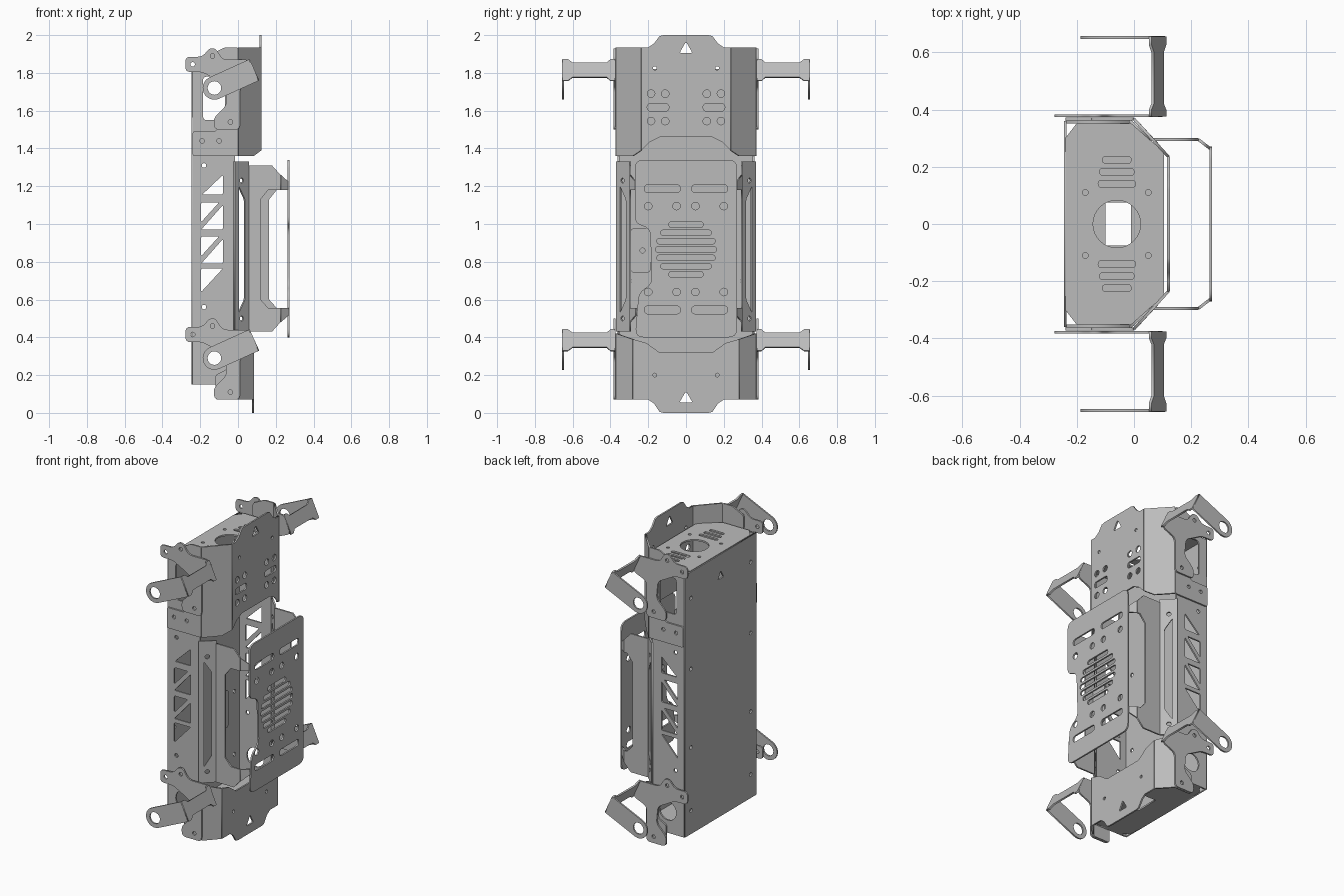
import bpy
from math import cos, sin, pi, sqrt
from mathutils import Vector, Matrix

if "Cube" in bpy.data.objects:
    bpy.data.objects.remove(bpy.data.objects["Cube"])

metal = bpy.data.materials.new("grey_metal")
metal.use_nodes = True
GREY = (0.5, 0.5, 0.5, 1)
metal.diffuse_color = GREY
metal.node_tree.nodes["Principled BSDF"].inputs["Base Color"].default_value = GREY
THICK = 0.01


# 2D outline helpers
def circle(u, v, r, n=20):
    return [(u + r * cos(2 * pi * i / n), v + r * sin(2 * pi * i / n)) for i in range(n)]


def rect(u0, v0, u1, v1):
    return [(u0, v0), (u1, v0), (u1, v1), (u0, v1)]


def rounded(points, radius, steps=4):
    pts = [Vector(p) for p in points]
    out = []
    for i, p in enumerate(pts):
        a, b = pts[i - 1] - p, pts[(i + 1) % len(pts)] - p
        cut = min(radius, a.length * 0.49, b.length * 0.49)
        a, b = p + a.normalized() * cut, p + b.normalized() * cut
        for k in range(steps + 1):
            t = k / steps
            out.append(tuple(a * (1 - t) ** 2 + p * 2 * t * (1 - t) + b * t * t))
    return out


def slot(u, v, w, h):
    return rounded(rect(u - w / 2, v - h / 2, u + w / 2, v + h / 2), h / 2)


# Sheet-metal plate: outline with holes, laid in the plane spanned by two axes
def plate(name, origin, u_axis, v_axis, outline, holes=()):
    curve = bpy.data.curves.new(name, 'CURVE')
    curve.dimensions = '2D'
    curve.fill_mode = 'BOTH'
    curve.extrude = THICK / 2
    for loop in [outline, *holes]:
        spline = curve.splines.new('POLY')
        spline.points.add(len(loop) - 1)
        for point, (u, v) in zip(spline.points, loop):
            point.co = (u, v, 0, 1)
        spline.use_cyclic_u = True
    helper = bpy.data.objects.new(name + "_curve", curve)
    bpy.context.collection.objects.link(helper)
    mesh = bpy.data.meshes.new_from_object(helper)
    bpy.data.objects.remove(helper)
    u, v = Vector(u_axis).normalized(), Vector(v_axis).normalized()
    frame = Matrix((u, v, u.cross(v))).transposed().to_4x4()
    mesh.transform(Matrix.Translation(origin) @ frame)
    mesh.materials.clear()
    mesh.materials.append(metal)
    obj = bpy.data.objects.new(name, mesh)
    bpy.context.collection.objects.link(obj)
    return obj


X, Y, Z = (1, 0, 0), (0, 1, 0), (0, 0, 1)


def face_x(name, x, outline, holes=()):
    return plate(name, (x, 0, 0), Y, Z, outline, holes)


def face_y(name, y, outline, holes=()):
    return plate(name, (0, y, 0), X, Z, outline, holes)


# Upright strip running from plan point a to plan point b
def strip(name, a, b, outline, holes=()):
    return plate(name, (*a, 0), (b[0] - a[0], b[1] - a[1], 0), Z, outline, holes)


def mirrored(half):
    return half + [(-u, v) for u, v in reversed(half)]


# Tray: back plate, side walls and end plates
holes = [circle(s * 0.3, z, 0.012) for s in (-1, 1) for z in (0.3, 0.7, 1.2, 1.65)]
holes.append(rounded([(-0.03, 1.66), (0.03, 1.66), (0, 1.71)], 0.01))
face_x("tray_back", -0.24, rect(-0.36, 0.15, 0.36, 1.815), holes)

truss = [[(-0.08, 1.26), (-0.08, 1.155), (-0.19, 1.155)]]
for top in (1.115, 0.935):
    truss.append([(-0.195, top), (-0.1, top), (-0.195, top - 0.105)])
    truss.append([(-0.08, top - 0.015), (-0.08, top - 0.145), (-0.195, top - 0.145)])
truss.append([(-0.195, 0.765), (-0.08, 0.765), (-0.195, 0.64)])
truss = [rounded(t, 0.008, 2) for t in truss]
truss += [circle(-0.18, z, 0.012) for z in (0.56, 1.31)]
truss.append(rounded(rect(-0.185, 1.55, -0.07, 1.78), 0.02))
truss.append(circle(-0.125, 0.29, 0.06))
for s, side in ((-1, "right"), (1, "left")):
    face_y("tray_wall_" + side, s * 0.357, rect(-0.24, 0.15, -0.015, 1.81), truss)

end = [(-0.24, -0.3), (-0.2, -0.352), (-0.01, -0.352), (0.105, -0.25)]
end += [(x, -y) for x, y in reversed(end)]
vents = [circle(-0.06, 0, 0.083, 32)]
vents += [slot(-0.06, s * y, w, 0.024) for s in (-1, 1)
          for y, w in ((0.14, 0.13), (0.182, 0.12), (0.224, 0.1))]
vents += [circle(x, s * 0.11, 0.01) for s in (-1, 1) for x in (-0.17, 0.05)]
plate("tray_top", (0, 0, 1.815), X, Y, end, vents)
plate("tray_bottom", (0, 0, 0.155), X, Y, [(min(x, 0.07), y) for x, y in end],
      [rect(-0.1, -0.075, -0.01, 0.075)])

# Upper shell: face with tab, slanted edges and side walls
holes = [rounded([(-0.035, 1.905), (0.035, 1.905), (0, 1.965)], 0.012)]
for s in (-1, 1):
    holes.append(circle(s * 0.165, 1.825, 0.01))
    holes.append(slot(s * 0.148, 1.618, 0.115, 0.04))
    holes += [circle(s * y, z, 0.02) for y in (0.11, 0.185) for z in (1.545, 1.69)]
face_x("upper_shell_face", 0.12, mirrored(
    [(0.235, 1.39), (0.235, 1.935), (0.2, 1.935), (0.17, 1.955), (0.14, 1.995), (0.12, 2.0)])
    + [(-0.235, 1.39), (-0.19, 1.435), (-0.14, 1.46), (0.14, 1.46), (0.19, 1.435)], holes)
for s, side in ((-1, "right"), (1, "left")):
    a, b = (0.12, s * 0.235), (0, s * 0.367)
    width = sqrt(0.12 ** 2 + 0.132 ** 2)
    strip("upper_shell_bevel_" + side, a, b,
          [(0, 1.39), (0.06, 1.36), (width, 1.36), (width, 1.935), (0, 1.935)])
    face_y("upper_shell_side_" + side, s * 0.367, rounded(
        [(0, 1.36), (-0.24, 1.36), (-0.24, 1.49), (-0.12, 1.49), (-0.07, 1.55),
         (-0.07, 1.76), (-0.15, 1.81), (-0.15, 1.895), (-0.07, 1.935), (0, 1.935)], 0.012),
        [circle(x, 1.44, 0.012) for x in (-0.19, -0.1)])

# Lower shell: face with tab, slanted edges and side walls
face_x("lower_shell_face", 0.08, mirrored(
    [(0.28, 0.39), (0.28, 0.07), (0.2, 0.07), (0.17, 0.05), (0.14, 0.005), (0.12, 0)])
    + [(-0.28, 0.39), (-0.21, 0.37), (-0.14, 0.32), (0.14, 0.32), (0.21, 0.37)],
    [rounded([(-0.035, 0.055), (0.035, 0.055), (0, 0.115)], 0.012),
     circle(-0.165, 0.2, 0.01), circle(0.165, 0.2, 0.01)])
for s, side in ((-1, "right"), (1, "left")):
    a, b = (0.08, s * 0.28), (0, s * 0.367)
    width = sqrt(0.08 ** 2 + 0.087 ** 2)
    strip("lower_shell_bevel_" + side, a, b,
          [(0, 0.07), (width, 0.07), (width, 0.42), (0, 0.39)])
    face_y("lower_shell_side_" + side, s * 0.367, rounded(
        [(0, 0.07), (-0.12, 0.07), (-0.12, 0.2), (-0.06, 0.23), (-0.06, 0.42), (0, 0.42)], 0.015))

# Raised cover: slotted face with round grille, notched on one edge
holes = []
for i in range(-3, 4):
    dz = i * 0.044
    holes.append(slot(0, 0.865 + dz, 2 * sqrt(0.16 ** 2 - dz ** 2), 0.03))
for s in (-1, 1):
    holes += [slot(s * 0.125, z, 0.19, 0.042) for z in (0.545, 1.187)]
    holes += [circle(s * y, z, 0.02) for y in (0.05, 0.2) for z in (0.64, 1.095)]
face_x("cover_face", 0.268, rounded(
    [(0.27, 0.4), (0.27, 1.34), (-0.27, 1.34), (-0.27, 1.0), (-0.19, 0.98),
     (-0.18, 0.68), (-0.25, 0.64), (-0.27, 0.4)], 0.045), holes)
for s, side, window in ((-1, "right", 0.065), (1, "left", 0.11)):
    a, b, c, d = [(x, s * y) for x, y in
                  ((-0.02, 0.367), (0.055, 0.295), (0.225, 0.295), (0.268, 0.262))]
    strip("cover_rail_" + side, a, b, rect(0, 0.43, 0.104, 1.33),
          [rounded([(0.03, 0.53), (0.075, 0.6), (0.075, 1.13), (0.03, 1.2)], 0.01),
           circle(0.05, 0.5, 0.013), circle(0.05, 1.23, 0.013)])
    strip("cover_leg_" + side, b, c,
          [(0, 0.43), (0.125, 0.43), (0.17, 0.48), (0.17, 0.555), (window + 0.04, 0.555),
           (window, 0.6), (window, 1.13), (window + 0.04, 1.18), (0.17, 1.18),
           (0.17, 1.26), (0.125, 1.31), (0, 1.31)])
    for end_name, z0, z1, z2 in (("lower", 0.555, 0.48, 0.52), ("upper", 1.18, 1.26, 1.22)):
        strip("cover_fold_" + end_name + "_" + side, c, d,
              [(0, z0), (0.054, z0), (0.054, z2), (0, z1)])
face_x("inner_ear", 0.06, rounded(rect(-0.295, 0.74, -0.185, 0.98), 0.03),
       [circle(-0.23, 0.86, 0.013)])

# Four side brackets, each with an outrigger arm
along, across = Vector((0.91, 0.414)), Vector((-0.414, 0.91))
eye = Vector((-0.125, 1.72))
LENGTH, HALF = 0.228, 0.062
tip = eye + along * LENGTH
arm = [tuple(eye + (along * cos(t) + across * sin(t)) * HALF)
       for t in [pi / 2 + pi * i / 12 for i in range(13)]]
arm += [tuple(tip - across * HALF), tuple(tip + across * HALF)]
bracket = rounded(
    [(-0.278, 1.805), (-0.278, 1.885), (-0.19, 1.885), (-0.15, 1.93), (-0.12, 1.93),
     (-0.08, 1.87), (0.065, 1.87), (0.105, 1.76), (0.01, 1.72), (0.01, 1.5), (-0.125, 1.5),
     (-0.13, 1.56), (-0.06, 1.63), (-0.07, 1.74), (-0.19, 1.805)], 0.025)
bar = [(0.375, HALF), (0.4, HALF), (0.42, 0.042), (0.6, 0.042), (0.625, HALF), (0.655, HALF)]
bar += [(u, -v) for u, v in reversed(bar)]
for level, drop in (("upper", 0), ("lower", -1.43)):
    def shift(loop):
        return [(u, v + drop) for u, v in loop]
    for s, side in ((-1, "right"), (1, "left")):
        tag = level + "_" + side
        face_y("bracket_" + tag, s * 0.378, shift(bracket),
               [shift(circle(*p, 0.012)) for p in ((-0.24, 1.845), (-0.135, 1.89), (-0.04, 1.54))])
        face_y("arm_" + tag, s * 0.652, shift(arm), [shift(circle(*eye, 0.036))])
        plate("arm_bar_" + tag, (tip[0], 0, tip[1] + drop), (0, s, 0),
              (across[0], 0, across[1]), bar)
